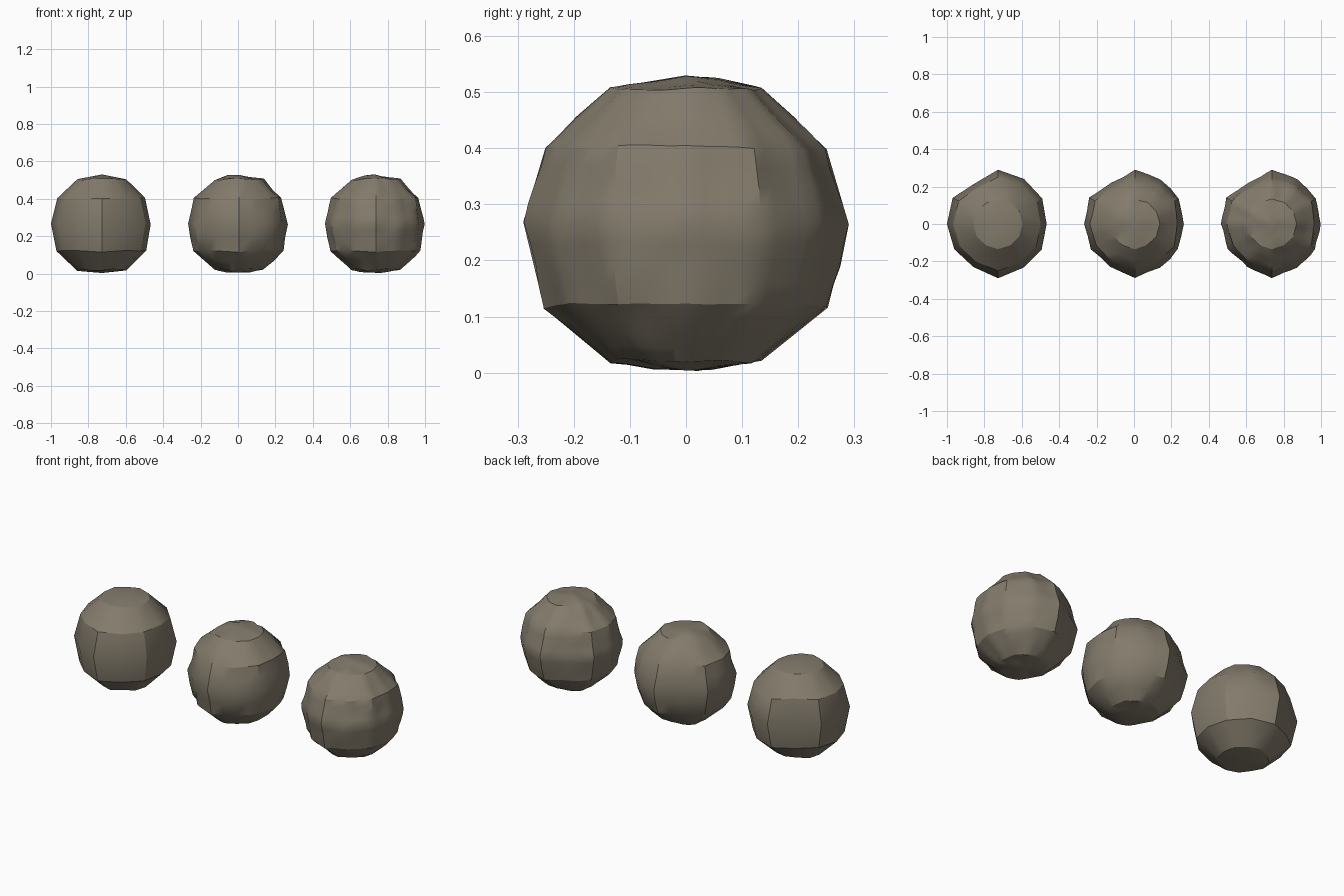
import bpy, bmesh, math, random
from mathutils import Vector, noise

old = bpy.data.objects.get("Cube")
if old:
    bpy.data.objects.remove(old)

stone = bpy.data.materials.new("grey_brown_stone")
stone.use_nodes = True
colour = (0.23, 0.20, 0.15, 1)
stone.diffuse_color = colour
stone.node_tree.nodes["Principled BSDF"].inputs["Base Color"].default_value = colour

# Radius of the boulder in each of twelve directions, counter-clockwise from +x
OUTLINE = [.26, .273, .278, .29, .25, .28, .273, .27, .265, .29, .27, .27]
# Each ring: height, average radius, amount of the outline's irregularity kept
RINGS = [(.02, .132, .3), (.12, .243, .6), (.265, .272, 1), (.402, .238, .8), (.502, .132, .3)]


def boulder(name, x, cuts, roughness, seed):
    """Twelve-sided boulder, with extra cuts and chipping for the finer ones."""
    rng = random.Random(seed)
    bm = bmesh.new()
    rows = []
    for z, r, keep in RINGS:
        row = []
        for i, o in enumerate(OUTLINE):
            a = math.tau * i / len(OUTLINE)
            rad = r * (1 + keep * (o / .272 - 1))
            row.append(bm.verts.new((rad * math.cos(a), rad * math.sin(a),
                                     z + rng.uniform(-.006, .006))))
        rows.append(row)
    bottom = bm.verts.new((0, .02, .003))
    top = bm.verts.new((0, 0, .53))
    n = len(OUTLINE)
    for i in range(n):
        j = (i + 1) % n
        for lo, hi in zip(rows, rows[1:]):
            bm.faces.new((lo[i], lo[j], hi[j], hi[i]))
        bm.faces.new((bottom, rows[0][j], rows[0][i]))
        bm.faces.new((top, rows[-1][i], rows[-1][j]))
    # Finer surface: cut the faces and chip the new points in and out
    if cuts:
        corners = set(bm.verts)
        bmesh.ops.subdivide_edges(bm, edges=bm.edges[:], cuts=cuts, use_grid_fill=True)
        centre = Vector((0, 0, .265))
        for v in bm.verts:
            if v not in corners:
                out = (v.co - centre).normalized()
                v.co += out * roughness * noise.noise(v.co * 12 + Vector((seed, 0, 0)))
    bmesh.ops.recalc_face_normals(bm, faces=bm.faces[:])
    mesh = bpy.data.meshes.new(name)
    bm.to_mesh(mesh)
    bm.free()
    mesh.materials.append(stone)
    ob = bpy.data.objects.new(name, mesh)
    ob.location.x = x
    bpy.context.collection.objects.link(ob)
    bpy.ops.object.select_all(action='DESELECT')
    ob.select_set(True)
    bpy.context.view_layer.objects.active = ob
    bpy.ops.object.shade_smooth_by_angle(angle=math.radians(30))


boulder("plain_boulder", -.727, 0, 0, 3)
boulder("chipped_boulder", .005, 1, .012, 3)
boulder("worn_boulder", .737, 3, .008, 3)
